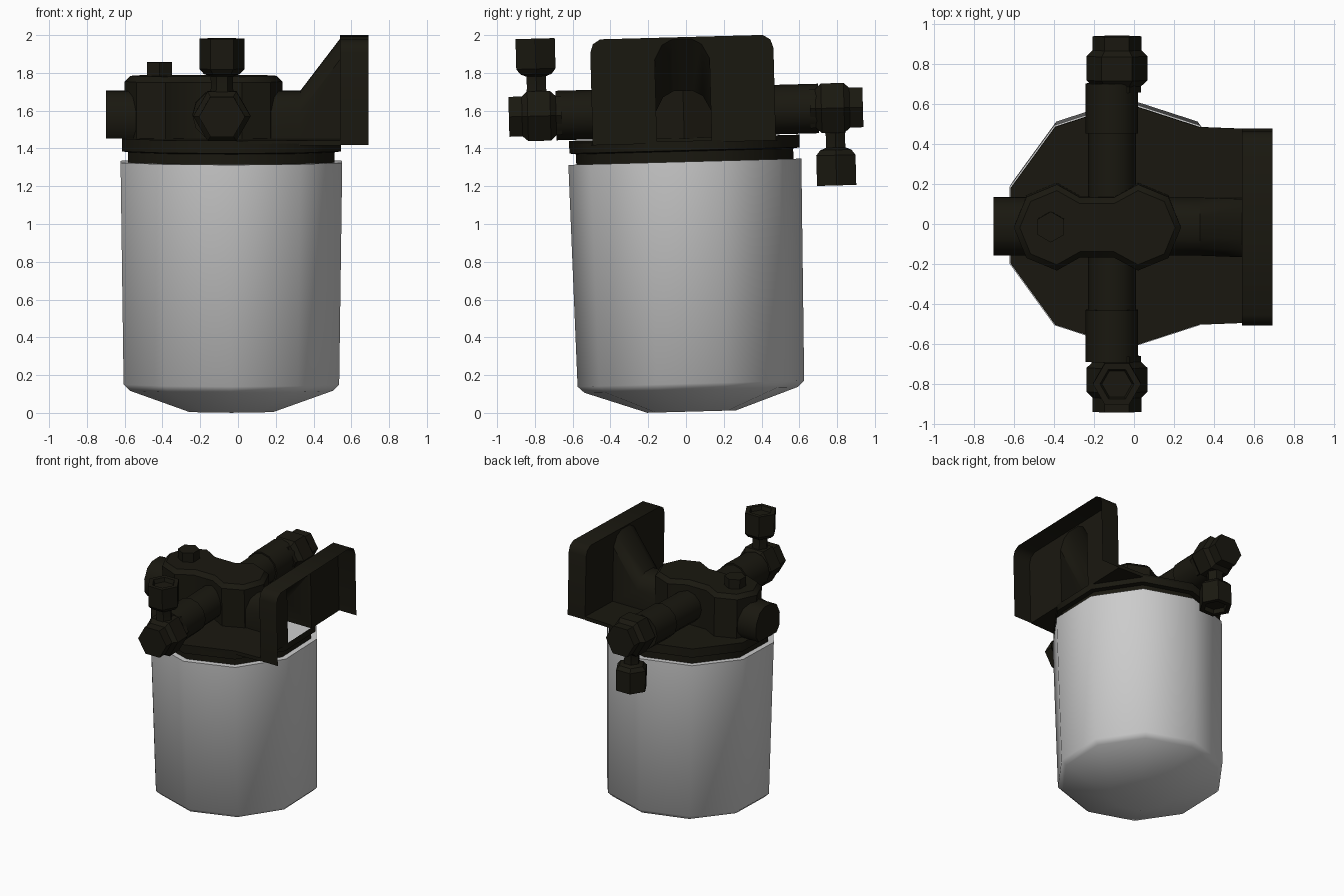
import bpy, bmesh
from math import sin, cos, radians, pi
from mathutils import Matrix, Vector

if "Cube" in bpy.data.objects:
    bpy.data.objects.remove(bpy.data.objects["Cube"])

dark = bpy.data.materials.new("dark_metal")
dark.diffuse_color = (0.010, 0.009, 0.005, 1)
dark.use_nodes = True
dark.node_tree.nodes["Principled BSDF"].inputs["Base Color"].default_value = dark.diffuse_color
# whole assembly leans slightly about x
PLACE = Matrix.Translation((-0.035, 0.03, 0)) @ Matrix.Rotation(radians(1.55), 4, 'X')


def finish(name, bm, mat, angle):
    bmesh.ops.recalc_face_normals(bm, faces=bm.faces)
    me = bpy.data.meshes.new(name)
    bm.to_mesh(me)
    bm.free()
    me.transform(PLACE)
    ob = bpy.data.objects.new(name, me)
    bpy.context.collection.objects.link(ob)
    if mat:
        me.materials.append(mat)
    bpy.ops.object.select_all(action='DESELECT')
    bpy.context.view_layer.objects.active = ob
    ob.select_set(True)
    bpy.ops.object.shade_smooth_by_angle(angle=radians(angle))
    return ob


def loft(name, rings, cap0=True, cap1=True, closed=True, mat=dark, angle=40, faces=()):
    """Skin a list of point rings; 'faces' adds extra ngons."""
    bm = bmesh.new()
    vs = [[bm.verts.new(p) for p in r] for r in rings]
    n = len(rings[0])
    for a, b in zip(vs, vs[1:]):
        for i in range(n if closed else n - 1):
            j = (i + 1) % n
            bm.faces.new((a[i], a[j], b[j], b[i]))
    if cap0:
        bm.faces.new(vs[0])
    if cap1:
        bm.faces.new(vs[-1])
    for f in faces:
        bm.faces.new([bm.verts.new(p) for p in f])
    bmesh.ops.remove_doubles(bm, verts=bm.verts, dist=0.0005)
    return finish(name, bm, mat, angle)


def lathe(name, profile, sides, start=0.0, m=Matrix(), **kw):
    """Turn (radius, height) points round z, then move by m."""
    ang = [radians(start) + 2 * pi * i / sides for i in range(sides)]
    return loft(name, [[m @ Vector((r * cos(a), r * sin(a), z)) for a in ang]
                       for r, z in profile], **kw)


# canister with its bevelled base
lathe("canister", [(0.235, 0.007), (0.565, 0.122), (0.6, 0.155), (0.617, 1.33), (0.585, 1.33)],
      10, 90, mat=None, angle=50)

# stepped collar between canister and head
lathe("neck_ring", [(0.575, 1.32), (0.575, 1.385), (0.61, 1.39), (0.61, 1.44)],
      10, 90, cap0=False, cap1=False)

# deck: decagon running out to the bracket, slotted under the hollow rib
deck = [(0.61 * cos(radians(a)), 0.61 * sin(radians(a))) for a in range(54, 307, 36)]
deck += [(0.575, -0.485), (0.575, -0.145), (0.25, -0.145),
         (0.25, 0.145), (0.575, 0.145), (0.575, 0.485)]
loft("head_deck", [[(x, y, z) for x, y in deck] for z in (1.43, 1.457)])


# two-lobed head with a bevelled top
def lobes(s):
    r, w = 0.215 - s, 0.15 - s
    arc = lambda cx, a0: [(cx + r * cos(radians(a0 + 45 * i)), r * sin(radians(a0 + 45 * i)))
                          for i in range(5)]
    return (arc(0.055, -90) + [(-0.065, w), (-0.235, w)] +
            arc(-0.35, 90) + [(-0.235, -w), (-0.065, -w)])


loft("head_body", [[(x, y, z) for x, y in lobes(s)]
                   for s, z in ((0, 1.45), (0, 1.755), (0.03, 1.785))])
lathe("bleed_bolt", [(0.077, 1.77), (0.077, 1.857)], 6, 90,
      Matrix.Translation((-0.38, 0.005, 0)))

# arched stub on the left and hollow rib on the right
half = [(-0.145, 1.45), (-0.145, 1.6), (-0.105, 1.675), (-0.05, 1.705)]
arch = half + [(-y, z) for y, z in reversed(half)]
stub = [(-0.11, 1.457), (-0.145, 1.505)] + arch[1:-1] + [(0.145, 1.505), (0.11, 1.457)]
loft("side_stub", [[(x, y, z) for y, z in stub] for x in (-0.665, -0.2)])

tall = [(y, z if z < 1.5 else z + 0.275) for y, z in arch]
loft("bracket_rib", [[(0.2, y, z) for y, z in arch], [(0.365, y, z) for y, z in arch],
                     [(0.575, y, z) for y, z in tall]], False, False, closed=False)

# mounting plate: wall with an opening for the rib, plus a three-sided flange
edge = [(-0.485, 1.433), (-0.485, 1.92), (-0.47, 1.965), (-0.43, 1.99)]
rim = edge + [(-y, z) for y, z in reversed(edge)]
notch = [(y, 1.433 if z < 1.5 else z) for y, z in tall]
wall = [(0.575, y, z) for y, z in rim + notch[::-1]]
loft("mounting_plate", [[(x, y, z) for y, z in rim] for x in (0.575, 0.725)],
     False, False, closed=False, faces=[wall])

# cross pipe with thicker ends
AXIS = 1.593
along_y = Matrix.Translation((-0.075, 0, AXIS)) @ Matrix.Rotation(-pi / 2, 4, 'X')
lathe("cross_pipe", [(0.131, -0.675), (0.131, -0.415), (0.12, -0.415),
                     (0.12, 0.465), (0.131, 0.465), (0.131, 0.715)], 12, 0, along_y)

# end fittings: front one points up, rear one points down
for tag, side, y0 in (("front", -1, -0.675), ("rear", 1, 0.70)):
    base = Matrix.Translation((-0.05, y0, AXIS))
    lathe(tag + "_nut", [(0.12, -0.03), (0.12, 0), (0.152, 0.03), (0.152, 0.15),
                         (0.122, 0.18), (0.122, 0.25)], 6, 0,
          base @ Matrix.Rotation(-side * pi / 2, 4, 'X'), angle=30)
    turn = Matrix.Rotation(0 if side < 0 else pi, 4, 'X')
    lathe(tag + "_outlet", [(0.072, 0.08), (0.058, 0.15), (0.06, 0.21), (0.095, 0.222),
                            (0.12, 0.25), (0.12, 0.41), (0.085, 0.41), (0.075, 0.38)], 6, 0,
          base @ Matrix.Translation((0, side * 0.1, 0)) @ turn, angle=30)
